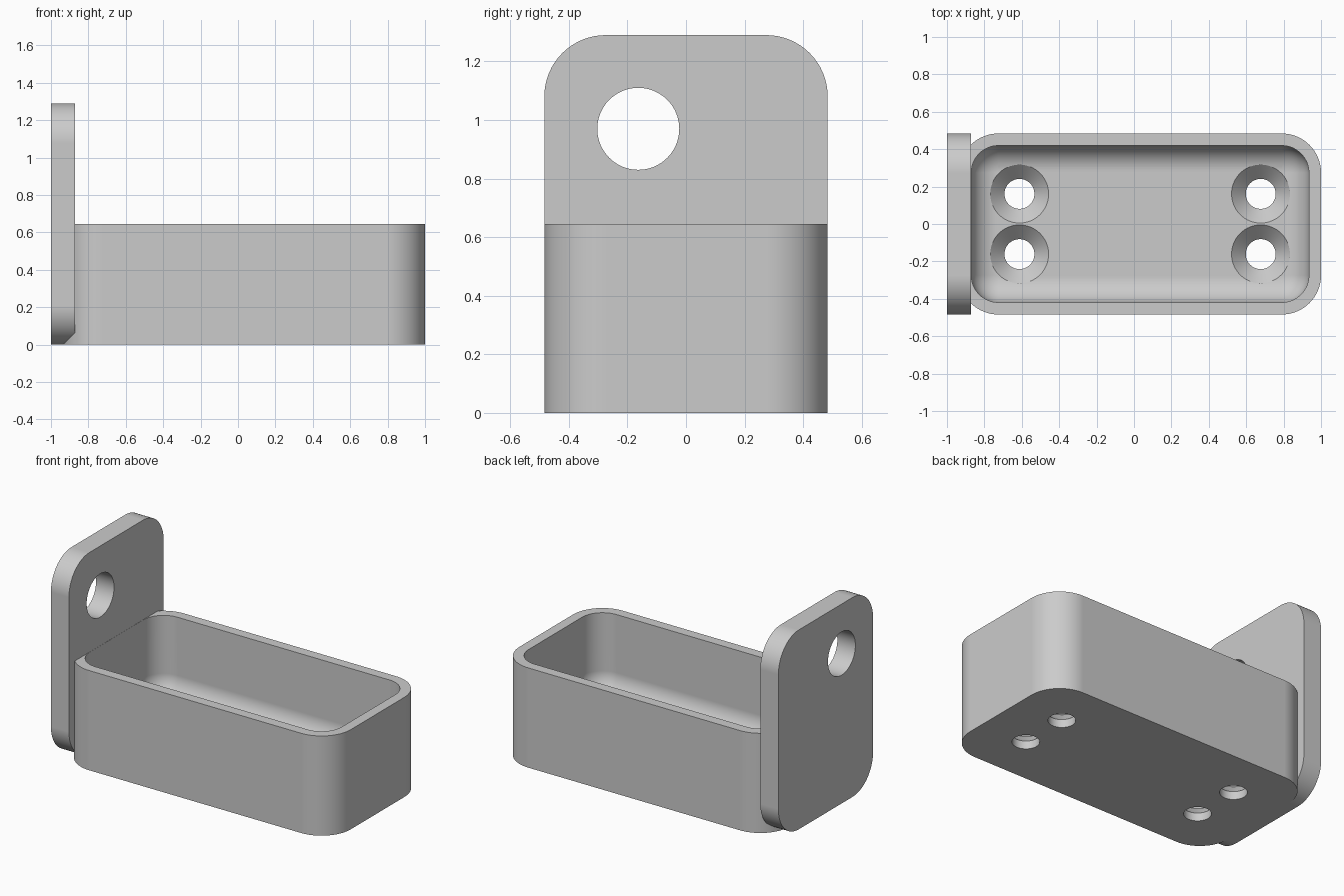
import bpy
import bmesh
from math import cos, sin, pi, radians
from mathutils import Vector

if "Cube" in bpy.data.objects:
    bpy.data.objects.remove(bpy.data.objects["Cube"], do_unlink=True)

# Sizes
WIDTH, HEIGHT, WALL = 0.484, 0.645, 0.065
FLOOR, CORNER, FILLET = 0.129, 0.21, 0.14
PLATE_TOP, PLATE_THICK = 1.29, 0.129
TRAY_HALF = 0.9675
TRAY_X = 1 - TRAY_HALF
STEPS = 16

grey = bpy.data.materials.new("plain_grey")
grey.use_nodes = True
grey.diffuse_color = (0.6, 0.6, 0.6, 1)
grey.node_tree.nodes["Principled BSDF"].inputs["Base Color"].default_value = (0.6, 0.6, 0.6, 1)


def rounded_rect(half_a, half_b, radius):
    """Outline of a rounded rectangle around the origin."""
    points = []
    for q, (sa, sb) in enumerate(((1, 1), (-1, 1), (-1, -1), (1, -1))):
        for i in range(STEPS + 1):
            t = (q + i / STEPS) * pi / 2
            points.append((sa * (half_a - radius) + radius * cos(t),
                           sb * (half_b - radius) + radius * sin(t)))
    return points


def circle(radius, count=64):
    return [(radius * cos(2 * pi * i / count), radius * sin(2 * pi * i / count))
            for i in range(count)]


def loft(bm, loops):
    """Skin a row of equal-length loops and cap both ends."""
    rings = [[bm.verts.new(p) for p in loop] for loop in loops]
    for low, high in zip(rings, rings[1:]):
        for i in range(len(low)):
            j = (i + 1) % len(low)
            bm.faces.new((low[i], low[j], high[j], high[i]))
    bm.faces.new(rings[0][::-1])
    bm.faces.new(rings[-1])


def make_object(name, bm):
    bmesh.ops.recalc_face_normals(bm, faces=bm.faces[:])
    mesh = bpy.data.meshes.new(name)
    bm.to_mesh(mesh)
    bm.free()
    mesh.materials.append(grey)
    obj = bpy.data.objects.new(name, mesh)
    bpy.context.collection.objects.link(obj)
    return obj


def cut_and_smooth(obj, cutter):
    """Drill the cutter out of the part, then shade it."""
    cutter.hide_render = True
    bpy.ops.object.select_all(action="DESELECT")
    bpy.context.view_layer.objects.active = obj
    obj.select_set(True)
    mod = obj.modifiers.new("holes", "BOOLEAN")
    mod.operation = "DIFFERENCE"
    mod.solver = "EXACT"
    mod.object = cutter
    bpy.ops.object.modifier_apply(modifier=mod.name)
    bpy.data.objects.remove(cutter, do_unlink=True)
    bpy.ops.object.shade_smooth_by_angle(angle=radians(30))
    normals = obj.modifiers.new("even_normals", "WEIGHTED_NORMAL")
    normals.keep_sharp = True


# Tray: outer wall, rim, inner wall, and a rounded run into the floor
def tray_loop(inset, z):
    outline = rounded_rect(TRAY_HALF - inset, WIDTH - inset, CORNER - inset)
    return [Vector((TRAY_X + a, b, z)) for a, b in outline]


loops = [tray_loop(0, 0), tray_loop(0, HEIGHT), tray_loop(WALL, HEIGHT)]
for i in range(STEPS + 1):
    t = pi / 2 * i / STEPS
    loops.append(tray_loop(WALL + FILLET * (1 - cos(t)), FLOOR + FILLET * (1 - sin(t))))
bm = bmesh.new()
loft(bm, loops)
tray = make_object("tray", bm)

# Four countersunk screw holes in the tray floor
bm = bmesh.new()
for x in (-0.645, 0.645):
    for y in (-0.161, 0.161):
        profile = ((0.08, -0.1), (0.08, 0.052), (0.156, FLOOR - 0.001), (0.156, 0.25))
        loft(bm, [[Vector((TRAY_X + x + a, y + b, z)) for a, b in circle(r)]
                  for r, z in profile])
cut_and_smooth(tray, make_object("screw_hole_cutter", bm))

# Upright end plate with rounded corners
mid = PLATE_TOP / 2
bm = bmesh.new()
loft(bm, [[Vector((x, a, mid + b)) for a, b in rounded_rect(WIDTH, mid, CORNER)]
          for x in (-1, -1 + PLATE_THICK)])
plate = make_object("end_plate", bm)

# Off-centre round hole through the plate
bm = bmesh.new()
loft(bm, [[Vector((x, -0.163 + a, 0.97 + b)) for a, b in circle(0.14)]
          for x in (-1.1, -0.7)])
cut_and_smooth(plate, make_object("plate_hole_cutter", bm))
